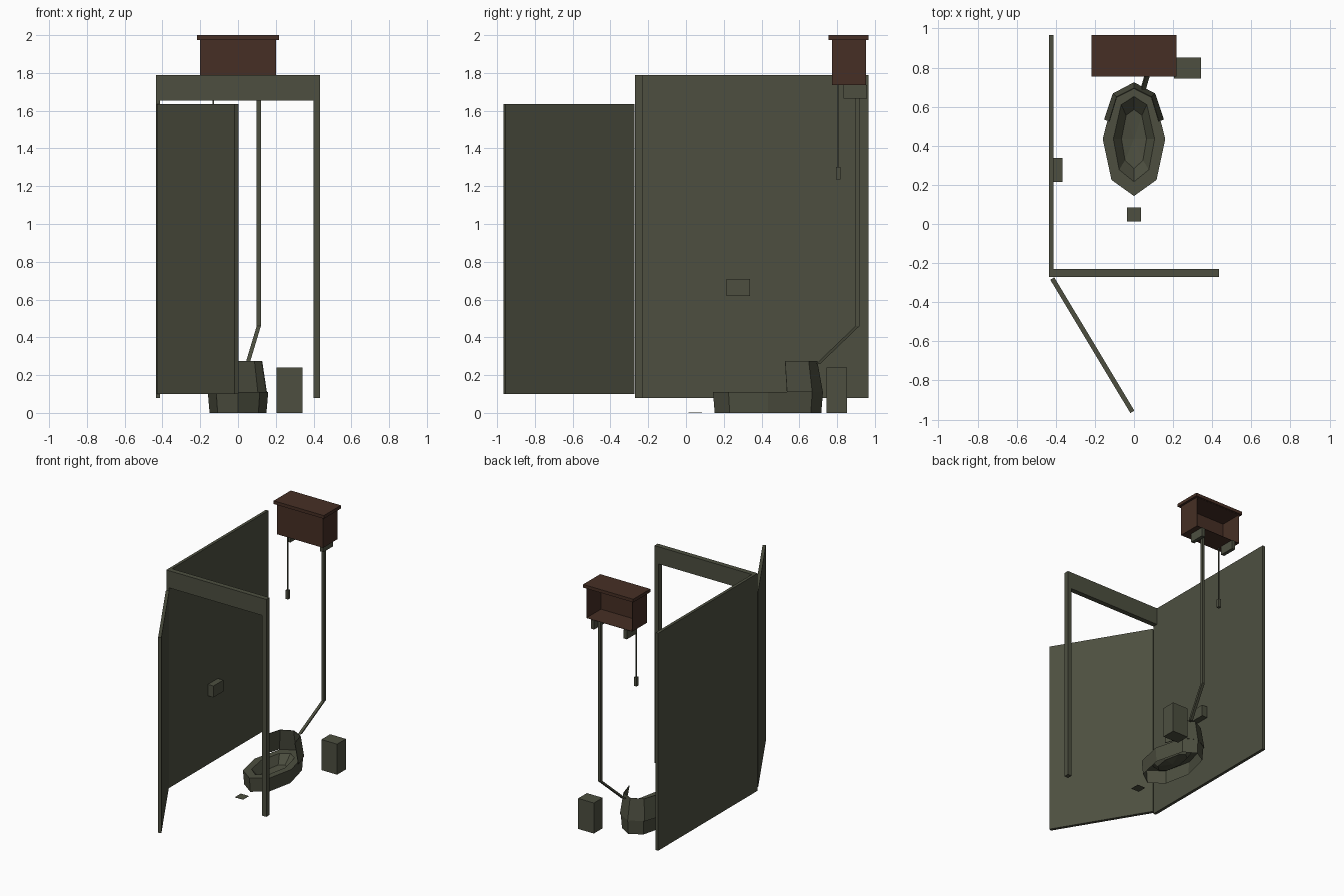
import bpy, bmesh, math
from mathutils import Vector

default = bpy.data.objects.get("Cube")
if default:
    bpy.data.objects.remove(default, do_unlink=True)


def make_material(name, rgb):
    mat = bpy.data.materials.new(name)
    mat.use_nodes = True
    mat.diffuse_color = (*rgb, 1)
    bsdf = next(n for n in mat.node_tree.nodes if n.type == 'BSDF_PRINCIPLED')
    bsdf.inputs["Base Color"].default_value = (*rgb, 1)
    return mat


green = make_material("drab green", (0.074, 0.078, 0.051))
brown = make_material("dark brown", (0.061, 0.028, 0.018))


def finish(name, bm, mat):
    mesh = bpy.data.meshes.new(name)
    bm.to_mesh(mesh)
    bm.free()
    mesh.materials.append(mat)
    obj = bpy.data.objects.new(name, mesh)
    bpy.context.collection.objects.link(obj)
    return obj


def box(name, x, y, z, mat=green, open_back=False):
    """Box from (min, max) ranges; optionally without its +y face."""
    bm = bmesh.new()
    bmesh.ops.create_cube(bm, size=1)
    for v in bm.verts:
        v.co = [r[0] if c < 0 else r[1] for c, r in zip(v.co, (x, y, z))]
    if open_back:
        bm.normal_update()
        back = [f for f in bm.faces if f.normal.y > 0.9]
        bmesh.ops.delete(bm, geom=back, context='FACES')
    return finish(name, bm, mat)


def bridge(bm, a, b, closed=True):
    n = len(a)
    for i in range(n if closed else n - 1):
        j = (i + 1) % n
        bm.faces.new((a[i], a[j], b[j], b[i]))


def thicken(obj, amount):
    mod = obj.modifiers.new("thickness", 'SOLIDIFY')
    mod.thickness = amount
    mod.offset = -1


# Stall: side wall, header, post and open door
box("side_wall", (-0.435, -0.412), (-0.27, 0.967), (0.08, 1.79))
box("door_header", (-0.435, 0.435), (-0.27, -0.23), (1.655, 1.79))
box("door_post", (0.4, 0.435), (-0.27, -0.23), (0.08, 1.655))
box("paper_holder", (-0.412, -0.365), (0.215, 0.338), (0.62, 0.71))
door = box("door", (0, 0.795), (-0.012, 0.012), (0.1, 1.635))
door.location = (-0.418, -0.279, 0)
door.rotation_euler.z = math.radians(-59)

# Floor items
box("waste_bin", (0.205, 0.342), (0.743, 0.852), (0, 0.24))
box("floor_drain", (-0.035, 0.035), (0.012, 0.085), (0, 0.002))

# Water tank, open at the back, with lid and brackets
tank = box("tank_body", (-0.2, 0.2), (0.772, 0.953), (1.735, 1.976), brown, True)
thicken(tank, 0.003)
box("tank_lid", (-0.218, 0.218), (0.755, 0.967), (1.975, 2), brown)
for side, x in (("left", 0.143), ("right", -0.143)):
    box("tank_bracket_" + side, (x - 0.014, x + 0.014), (0.835, 0.958), (1.665, 1.735))

# Pull chain and handle
box("pull_chain", (-0.134, -0.127), (0.802, 0.809), (1.3, 1.735))
box("pull_handle", (-0.142, -0.119), (0.793, 0.817), (1.235, 1.303))

# Bent square water pipe
bm = bmesh.new()
previous = None
for centre in ((0.11, 0.908, 1.735), (0.11, 0.908, 0.46), (0.05, 0.7, 0.26)):
    ring = [bm.verts.new(Vector(centre) + Vector((dx, dy, 0)))
            for dx, dy in ((-.011, -.011), (.011, -.011), (.011, .011), (-.011, .011))]
    if previous:
        bridge(bm, ring, previous)
    previous = ring
bm.faces.new(previous[::-1])
finish("water_pipe", bm, green)

# Bowl: eight-sided rings running from the foot over the rim into the basin
half = [(0, 0.143), (0.115, 0.225), (0.16, 0.435), (0.1, 0.668), (0, 0.725)]
outline = half + [(-x, y) for x, y in half[-2:0:-1]]
MID = 0.435
bm = bmesh.new()
previous = None
for sx, sy, z in ((0.94, 0.97, 0), (1, 1, 0.11), (0.66, 0.75, 0.11), (0.4, 0.52, 0.045)):
    ring = [bm.verts.new((x * sx, MID + (y - MID) * sy, z)) for x, y in outline]
    if previous:
        bridge(bm, previous, ring)
    previous = ring
centre = bm.verts.new((0, MID, 0.03))
for i in range(len(previous)):
    bm.faces.new((previous[i], previous[(i + 1) % len(previous)], centre))
finish("bowl", bm, green)

# Back guard wrapping the rear of the bowl and leaning inward
bm = bmesh.new()
rows = []
for z, pts in ((0.11, [(0.153, 0.535), (0.108, 0.668), (0, 0.725)]),
               (0.275, [(0.128, 0.525), (0.09, 0.65), (0, 0.695)])):
    full = pts + [(-x, y) for x, y in pts[-2::-1]]
    rows.append([bm.verts.new((x, y, z)) for x, y in full])
bridge(bm, rows[0], rows[1], closed=False)
thicken(finish("bowl_back_guard", bm, green), 0.004)
